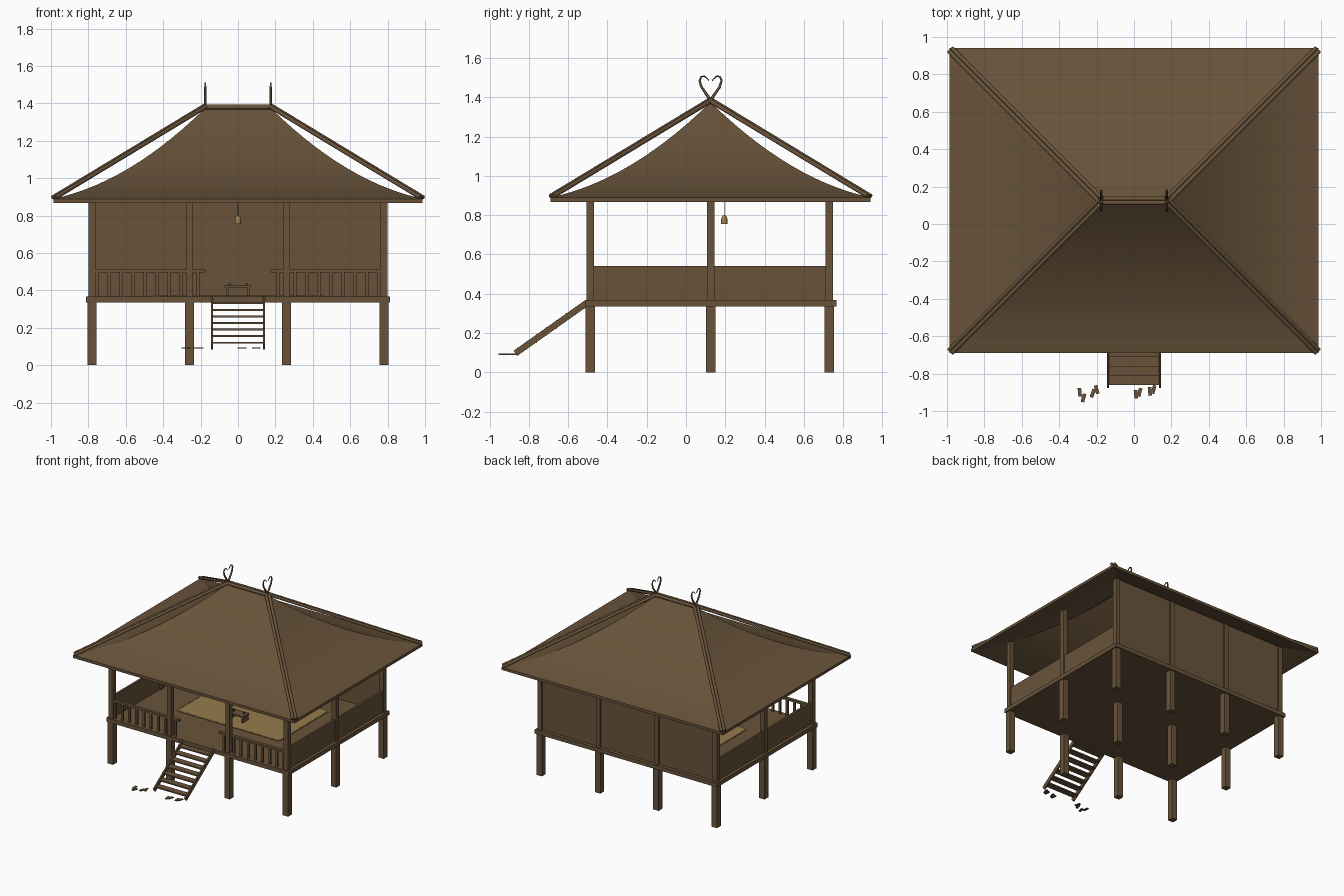
import bpy, bmesh, math
from mathutils import Vector

if "Cube" in bpy.data.objects:
    bpy.data.objects.remove(bpy.data.objects["Cube"], do_unlink=True)


def material(name, rgb):
    m = bpy.data.materials.new(name)
    m.use_nodes = True
    m.diffuse_color = (*rgb, 1)
    m.node_tree.nodes["Principled BSDF"].inputs["Base Color"].default_value = (*rgb, 1)
    return m


WOOD = material("brown wood", (0.138, 0.086, 0.042))
STRAW = material("woven straw", (0.31, 0.20, 0.075))

CY = 0.125                      # centre line of the house in y
POST_X = (-0.78, -0.26, 0.26, 0.78)
POST_Y = (-0.487, CY, 0.73)
FLOOR = 0.367


def finish(name, bm, mat=WOOD, smooth=None):
    bmesh.ops.recalc_face_normals(bm, faces=bm.faces)
    me = bpy.data.meshes.new(name)
    bm.to_mesh(me)
    bm.free()
    me.materials.append(mat)
    ob = bpy.data.objects.new(name, me)
    bpy.context.collection.objects.link(ob)
    if smooth:
        bpy.ops.object.select_all(action='DESELECT')
        ob.select_set(True)
        bpy.context.view_layer.objects.active = ob
        bpy.ops.object.shade_smooth_by_angle(angle=math.radians(smooth))
    return ob


def box(name, x, y, z, mat=WOOD, turn=0):
    """Box from three (low, high) ranges, turned about its own centre."""
    bm = bmesh.new()
    bmesh.ops.create_cube(bm, size=1)
    for v in bm.verts:
        v.co = Vector([(hi - lo) * c for (lo, hi), c in zip((x, y, z), v.co)])
    ob = finish(name, bm, mat)
    ob.location = [(lo + hi) / 2 for lo, hi in (x, y, z)]
    ob.rotation_euler.z = turn
    return ob


def around(c, w):
    return (c - w / 2, c + w / 2)


def rod(name, a, b, r, mat=WOOD, sides=10):
    a, b = Vector(a), Vector(b)
    bm = bmesh.new()
    bmesh.ops.create_cone(bm, cap_ends=True, segments=sides, radius1=r, radius2=r, depth=(b - a).length)
    ob = finish(name, bm, mat, 40)
    ob.location = (a + b) / 2
    ob.rotation_mode = 'QUATERNION'
    ob.rotation_quaternion = (b - a).to_track_quat('Z', 'Y')
    return ob


def roof_z(t):
    """Sagging slope from ridge (t=0) to eave (t=1)."""
    return 1.375 - 0.485 * t - 0.312 * t * (1 - t)


# Hipped roof: rectangular rings going down outside and back up inside
bm = bmesh.new()
steps = [i / 14 for i in range(15)]
rings = []
for t, drop in [(t, 0) for t in steps] + [(t, 0.022) for t in reversed(steps)]:
    hx, hy, z = 0.175 + 0.812 * t, 0.815 * t, roof_z(t) - drop
    rings.append([bm.verts.new((sx * hx, CY + sy * hy, z))
                  for sx, sy in ((-1, -1), (1, -1), (1, 1), (-1, 1))])
for r0, r1 in zip(rings, rings[1:]):
    for k in range(4):
        bm.faces.new((r0[k], r0[k - 1], r1[k - 1], r1[k]))
bmesh.ops.remove_doubles(bm, verts=bm.verts, dist=0.0005)
finish("roof", bm, WOOD, 9)

# Paired poles along the ridge and the four hips
for side in (-1, 1):
    rod("ridge_pole", (-0.18, CY + side * 0.011, 1.38), (0.18, CY + side * 0.011, 1.38), 0.013)
    for sx in (-1, 1):
        for sy in (-1, 1):
            off = Vector((sx, -sy, 0)) * 0.008 * side
            rod("hip_pole", Vector((sx * 0.175, CY, 1.385)) + off,
                Vector((sx * 0.982, CY + sy * 0.807, 0.897)) + off, 0.0115)

# Curled horn finials at both ends of the ridge
HORN = [(0, 1.385), (0.024, 1.42), (0.046, 1.452), (0.056, 1.485), (0.048, 1.504), (0.032, 1.508),
        (0.018, 1.496), (0.008, 1.484)]
for sx in (-1, 1):
    for sy in (-1, 1):
        cu = bpy.data.curves.new("horn_finial", 'CURVE')
        cu.dimensions = '3D'
        cu.bevel_depth = 0.008
        cu.bevel_resolution = 2
        cu.use_fill_caps = True
        sp = cu.splines.new('POLY')
        sp.points.add(len(HORN) - 1)
        for i, (p, (y, z)) in enumerate(zip(sp.points, HORN)):
            p.co = (sx * 0.175, CY + sy * y, z, 1)
            p.radius = 1 - 0.1 * i
        cu.materials.append(WOOD)
        ob = bpy.data.objects.new("horn_finial", cu)
        bpy.context.collection.objects.link(ob)
        bpy.ops.object.select_all(action='DESELECT')
        ob.select_set(True)
        bpy.context.view_layer.objects.active = ob
        bpy.ops.object.convert(target='MESH')

# Floor deck, stilts below and posts above
box("floor_deck", (-0.813, 0.813), (-0.515, 0.765), (0.335, FLOOR))
for x in POST_X:
    for y in POST_Y:
        box("stilt", around(x, 0.048), around(y, 0.048), (0, 0.34))
        if y != CY or abs(x) > 0.5:
            box("post", around(x, 0.038), around(y, 0.038), (0.36, 0.94))

# Full back wall and low side walls
box("back_wall", (-0.78, 0.78), around(0.73, 0.016), (0.36, 0.94))
for sx in (-1, 1):
    box("side_wall", around(sx * 0.78, 0.016), (-0.48, 0.73), (0.36, 0.54))

# Front railings, left and right of the entrance
for sx in (-1, 1):
    box("front_rail", sorted((sx * 0.175, sx * 0.77)), around(-0.487, 0.025), (0.497, 0.513))
    for x in [0.215] + [0.305 + 0.064 * i for i in range(8)]:
        box("baluster", around(sx * x, 0.018), around(-0.487, 0.014), (0.36, 0.5))

# Entrance ladder
top, foot = Vector((0, -0.5, 0.357)), Vector((0, -0.868, 0.097))
run = foot - top
for sx in (-1, 1):
    ob = box("ladder_rail", around(0, 0.012), around(0, run.length), around(0, 0.032))
    ob.location = (top + foot) / 2 + Vector((sx * 0.139, 0, 0))
    ob.rotation_euler.x = math.atan2(-run.z, -run.y)
for i in range(7):
    p = top + run * (0.1 + 0.135 * i)
    box("ladder_tread", (-0.139, 0.139), around(p.y, 0.052), around(p.z, 0.01))

# Sandals left at the foot of the ladder
for x, y, turn in [(-0.29, -0.9, 5), (-0.27, -0.93, -15), (-0.22, -0.905, -20), (-0.2, -0.885, 15),
                   (0.01, -0.91, 5), (0.03, -0.9, -15), (0.085, -0.895, 5), (0.105, -0.885, -15)]:
    box("sandal", around(x, 0.019), around(y, 0.046), (0.089, 0.095), turn=math.radians(turn))

# Woven mat with a zigzag edge
bm = bmesh.new()
corners = [Vector(c) for c in ((-0.45, -0.12), (0.45, -0.12), (0.45, 0.5), (-0.45, 0.5))]
outline = []
for a, b in zip(corners, corners[1:] + corners[:1]):
    d = b - a
    out = Vector((d.y, -d.x)).normalized() * 0.014
    n = round(d.length / 0.024)
    for i in range(n):
        outline += [a + d * (i / n), a + d * ((i + 0.5) / n) + out]
mat_face = bm.faces.new([bm.verts.new((p.x, p.y, FLOOR)) for p in outline])
lifted = bmesh.ops.extrude_face_region(bm, geom=[mat_face])["geom"]
for v in lifted:
    if isinstance(v, bmesh.types.BMVert):
        v.co.z += 0.005
finish("floor_mat", bm, STRAW)

# Low table with two small cups
box("table_top", (-0.072, 0.072), (-0.035, 0.045), (0.415, 0.426))
for sx in (-1, 1):
    box("table_leg", around(sx * 0.058, 0.012), (-0.03, 0.04), (FLOOR, 0.416))
    rod("cup", (sx * 0.045, 0.01, 0.425), (sx * 0.045, 0.01, 0.438), 0.008)

# Hanging lantern: turned profile on a cord
bm = bmesh.new()
profile = [(0.001, 0.755), (0.017, 0.755), (0.016, 0.782), (0.01, 0.796), (0.001, 0.802)]
vs = [bm.verts.new((r, 0, z)) for r, z in profile]
es = [bm.edges.new(pair) for pair in zip(vs, vs[1:])]
bmesh.ops.spin(bm, geom=vs + es, cent=(0, 0, 0), axis=(0, 0, 1), angle=math.tau, steps=14)
bmesh.ops.remove_doubles(bm, verts=bm.verts, dist=0.0003)
finish("hanging_lantern", bm, STRAW, 40).location = (0, 0.195, 0)
rod("lantern_cord", (0, 0.195, 0.8), (0, 0.195, roof_z(0.086) - 0.01), 0.002, sides=6)
